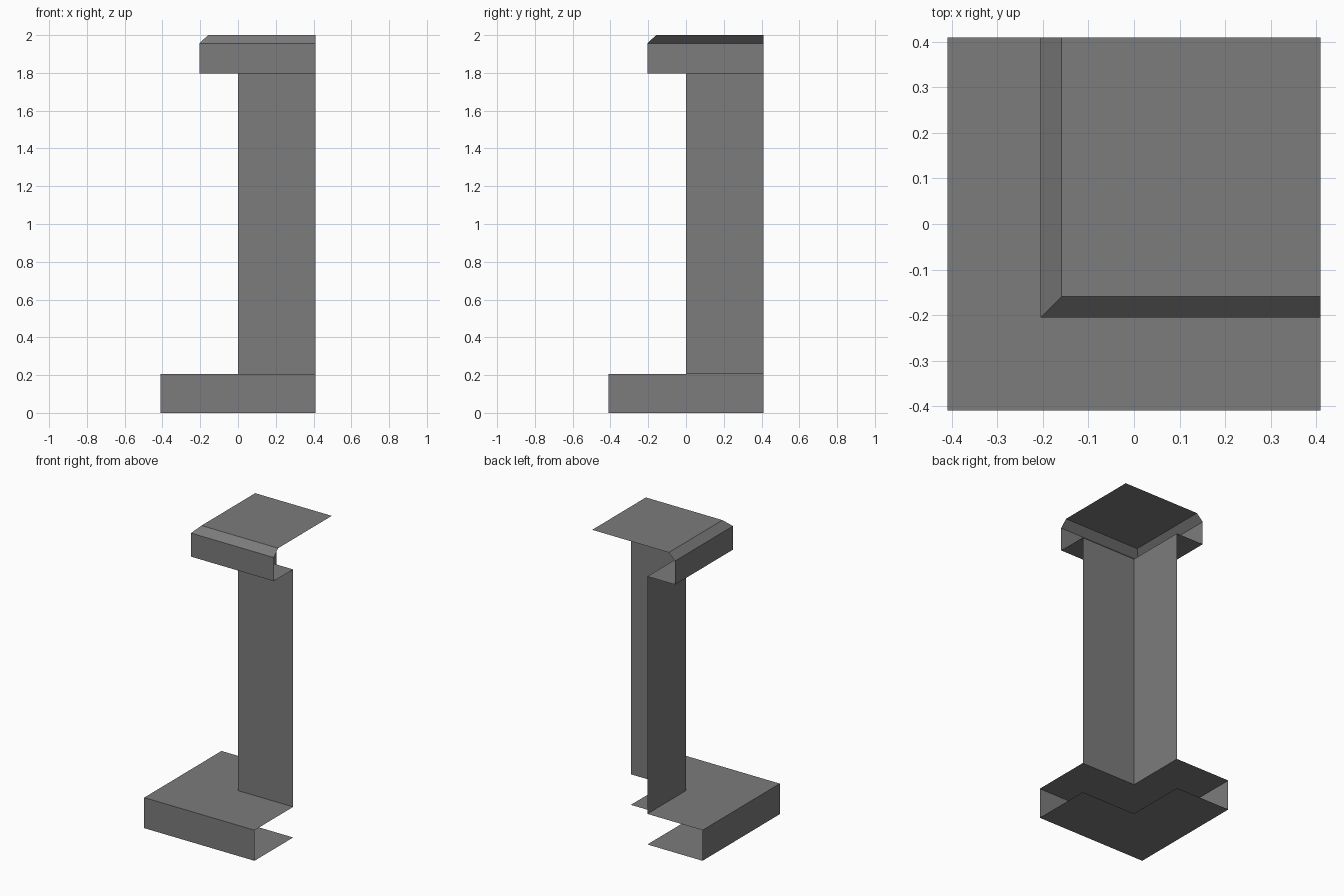
import bpy, bmesh

if "Cube" in bpy.data.objects:
    bpy.data.objects.remove(bpy.data.objects["Cube"])

E = 0.409   # the pillar is an open corner shell, cut off at x = E and y = E

stone = bpy.data.materials.new("grey_stone")
stone.diffuse_color = (0.2, 0.2, 0.2, 1)
stone.use_nodes = True
stone.node_tree.nodes["Principled BSDF"].inputs["Base Color"].default_value = stone.diffuse_color


def corner_sweep(name, profile, lid=False):
    """Sweep (offset, height) points round the front-left corner; lid closes the top."""
    bm = bmesh.new()
    rows = [[bm.verts.new(p) for p in ((d, E, z), (d, d, z), (E, d, z))]
            for d, z in profile]
    for lo, hi in zip(rows, rows[1:]):
        for i in range(2):
            bm.faces.new((lo[i], lo[i + 1], hi[i + 1], hi[i]))
    if lid:
        back = bm.verts.new((E, E, profile[-1][1]))
        bm.faces.new((*rows[-1], back))
    mesh = bpy.data.meshes.new(name)
    bm.to_mesh(mesh)
    bm.free()
    mesh.materials.append(stone)
    obj = bpy.data.objects.new(name, mesh)
    bpy.context.collection.objects.link(obj)


# Plinth: L-shaped underside, walls and ledge
corner_sweep("base", [(0, 0), (-E, 0), (-E, 0.205), (0, 0.205)])
# Upright walls
corner_sweep("shaft", [(0, 0.205), (0, 1.797)])
# Overhanging cap with chamfered rim and flat top
corner_sweep("cap", [(0, 1.797), (-0.205, 1.797), (-0.205, 1.955), (-0.159, 2)], lid=True)
